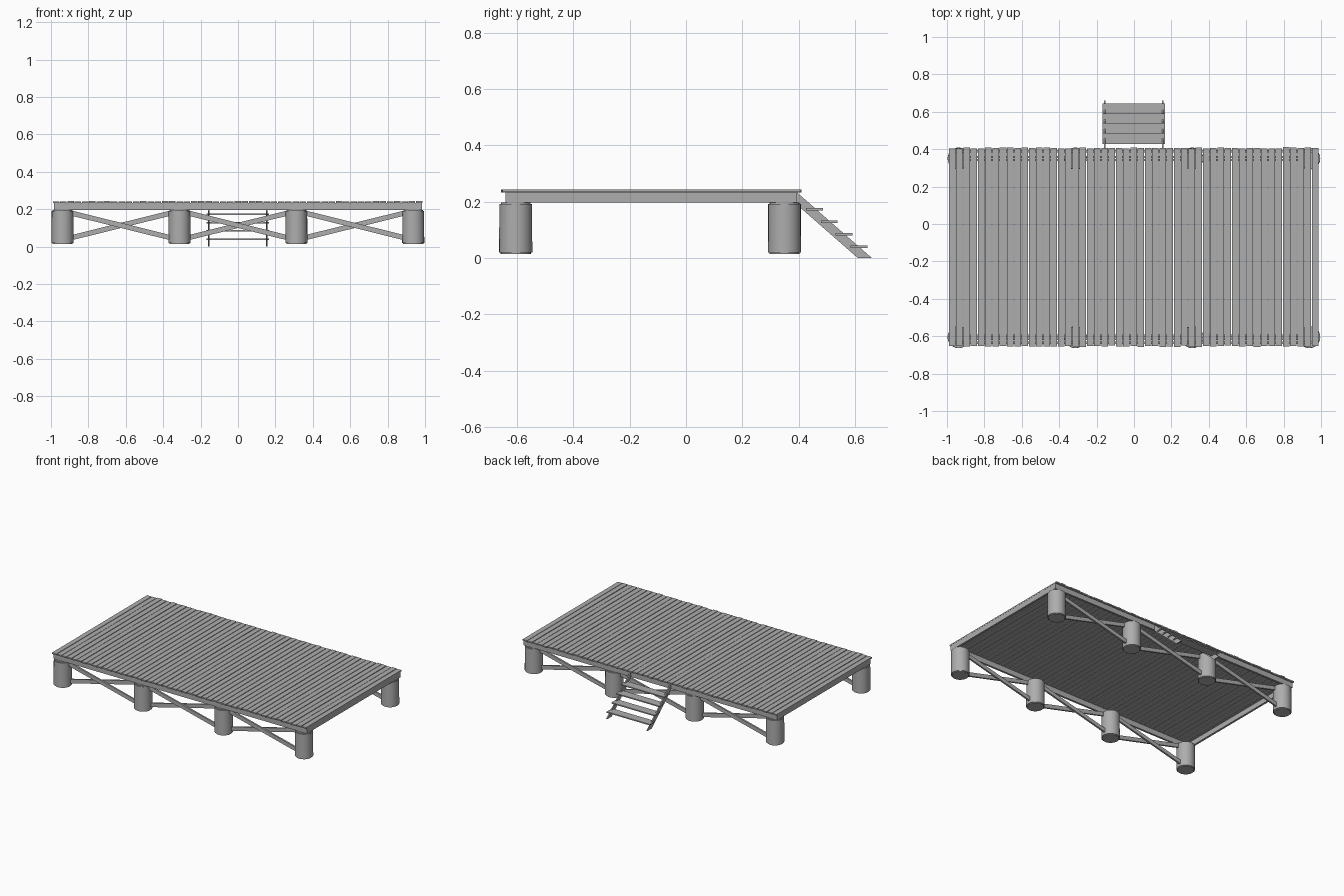
import bpy
import bmesh
import math
import random
from mathutils import Matrix, Vector

random.seed(4)
if "Cube" in bpy.data.objects:
    bpy.data.objects.remove(bpy.data.objects["Cube"], do_unlink=True)

wood = bpy.data.materials.new("weathered_grey")
grey = (0.42, 0.42, 0.42, 1)
wood.diffuse_color = grey
wood.use_nodes = True
wood.node_tree.nodes["Principled BSDF"].inputs["Base Color"].default_value = grey


def finish(bm, name):
    bmesh.ops.recalc_face_normals(bm, faces=bm.faces)
    mesh = bpy.data.meshes.new(name)
    bm.to_mesh(mesh)
    bm.free()
    mesh.materials.append(wood)
    obj = bpy.data.objects.new(name, mesh)
    bpy.context.collection.objects.link(obj)
    return obj


def add_box(bm, center, size, tilt=0):
    """Box at center, tilted about the y axis."""
    matrix = (Matrix.Translation(center) @ Matrix.Rotation(tilt, 4, 'Y')
              @ Matrix.Diagonal((*size, 1)))
    bmesh.ops.create_cube(bm, size=1, matrix=matrix)


POST_X = [-0.938, -0.313, 0.312, 0.937]
ROWS = {"front": -0.605, "back": 0.35}
FRONT, BACK = -0.642, 0.395
MID_Y = (FRONT + BACK) / 2

# Deck boards with slightly uneven ends and heights
boards, pitch = 51, 0.0388
bm = bmesh.new()
for i in range(boards):
    x = (i - (boards - 1) / 2) * pitch - 0.002
    length = 1.055 + random.uniform(0, 0.01)
    z = 0.2375 + random.uniform(-0.001, 0.001)
    add_box(bm, (x, MID_Y + random.uniform(-0.002, 0.002), z),
            (pitch - 0.004, length, 0.009))
finish(bm, "deck_boards")

# Rim frame under the boards
bm = bmesh.new()
rim, rim_z, rim_h = 0.014, 0.2145, 0.037
for y in (FRONT + rim / 2, BACK - rim / 2):
    add_box(bm, (0, y, rim_z), (1.97, rim, rim_h))
for x in (-0.978, 0.978):
    add_box(bm, (x, MID_Y, rim_z), (rim, BACK - FRONT - 2 * rim, rim_h))
finish(bm, "rim_frame")

# Round posts with softened rims
for row, y in ROWS.items():
    for n, x in enumerate(POST_X, 1):
        bm = bmesh.new()
        bmesh.ops.create_cone(bm, cap_ends=True, segments=24, radius1=0.059,
                              radius2=0.058, depth=0.182,
                              matrix=Matrix.Translation((x, y, 0.105)))
        rims = [e for e in bm.edges if abs(e.verts[0].co.z - e.verts[1].co.z) < 1e-4]
        bmesh.ops.bevel(bm, geom=rims, offset=0.005, segments=2, affect='EDGES')
        post = finish(bm, f"{row}_post_{n}")
        bpy.ops.object.select_all(action='DESELECT')
        post.select_set(True)
        bpy.context.view_layer.objects.active = post
        bpy.ops.object.shade_smooth_by_angle(angle=math.radians(35))

# Crossed braces between neighbouring posts
for row, y in ROWS.items():
    bm = bmesh.new()
    for a, b in zip(POST_X, POST_X[1:]):
        for side in (-1, 1):
            span = Vector((b - a, 0, side * 0.155))
            add_box(bm, ((a + b) / 2, y + side * 0.008, 0.113),
                    (span.length, 0.012, 0.027), -math.atan2(span.z, span.x))
    finish(bm, f"{row}_cross_braces")

# Slanted stair stringers
profile = [(0.61, 0), (0.66, 0), (0.395, 0.232), (0.395, 0.188)]
for name, x in (("right_stringer", -0.157), ("left_stringer", 0.155)):
    bm = bmesh.new()
    face = bm.faces.new([bm.verts.new((x - 0.004, y, z)) for y, z in profile])
    side = bmesh.ops.extrude_face_region(bm, geom=[face])
    moved = [v for v in side["geom"] if isinstance(v, bmesh.types.BMVert)]
    bmesh.ops.translate(bm, verts=moved, vec=(0.008, 0, 0))
    finish(bm, name)

# Stair treads
bm = bmesh.new()
for i in range(4):
    add_box(bm, (-0.002, 0.614 - 0.0525 * i, 0.04 + 0.0442 * i), (0.335, 0.06, 0.008))
finish(bm, "stair_treads")
